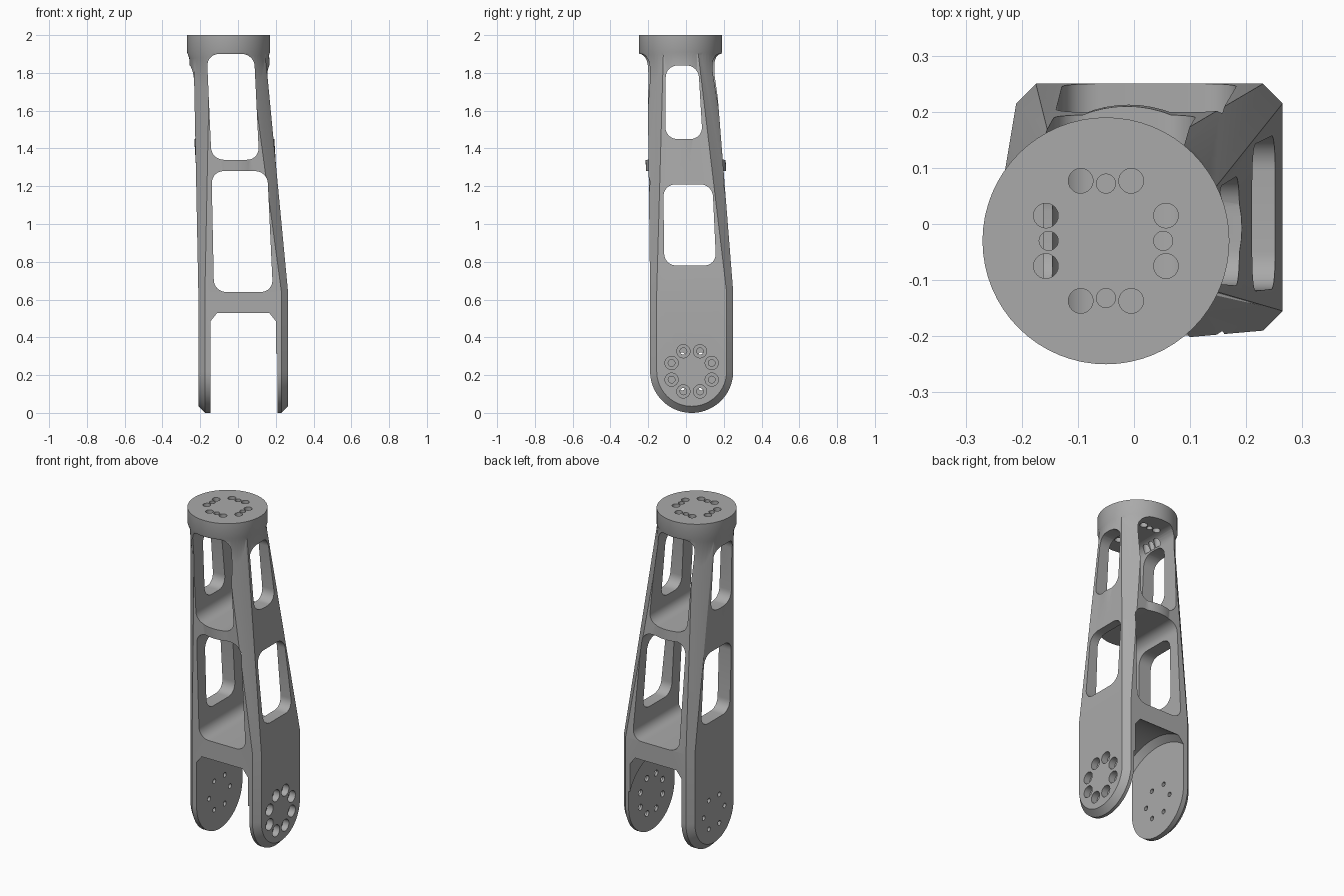
import bpy, math
from mathutils import Vector, Matrix

cube = bpy.data.objects.get("Cube")
if cube:
    bpy.data.objects.remove(cube, do_unlink=True)

grey = bpy.data.materials.new("metal grey")
grey.use_nodes = True
tone = (0.4, 0.4, 0.4, 1)
grey.diffuse_color = tone
grey.node_tree.nodes["Principled BSDF"].inputs["Base Color"].default_value = tone


def loft(name, rings):
    """Closed solid through rings that share one point count."""
    n = len(rings[0])
    verts = [p for ring in rings for p in ring]
    faces = [tuple(range(n))[::-1], tuple(range(len(verts) - n, len(verts)))]
    for k in range(len(rings) - 1):
        for i in range(n):
            a, b = k * n + i, k * n + (i + 1) % n
            faces.append((a, b, b + n, a + n))
    mesh = bpy.data.meshes.new(name)
    mesh.from_pydata(verts, [], faces)
    mesh.materials.append(grey)
    obj = bpy.data.objects.new(name, mesh)
    bpy.context.collection.objects.link(obj)
    bpy.context.view_layer.objects.active = obj
    bpy.ops.object.mode_set(mode='EDIT')
    bpy.ops.mesh.select_all(action='SELECT')
    bpy.ops.mesh.normals_make_consistent(inside=False)
    bpy.ops.object.mode_set(mode='OBJECT')
    return obj


def combine(body, tool, operation):
    mod = body.modifiers.new("join", 'BOOLEAN')
    mod.operation, mod.object, mod.solver = operation, tool, 'EXACT'
    bpy.context.view_layer.objects.active = body
    bpy.ops.object.modifier_apply(modifier=mod.name)
    bpy.data.objects.remove(tool, do_unlink=True)


def circle(axis, centre, r, n=64):
    """Ring around the x or z axis."""
    ring = []
    for i in range(n):
        a = 2 * math.pi * i / n
        u, v = r * math.cos(a), r * math.sin(a)
        ring.append(Vector(centre) + Vector((0, u, v) if axis == 'x' else (u, v, 0)))
    return ring


def round_quad(corners, r, steps=8):
    """Quad outline with rounded corners."""
    pts = [Vector(c) for c in corners]
    out = []
    for i, p in enumerate(pts):
        a = p + (pts[i - 1] - p).normalized() * r
        b = p + (pts[(i + 1) % 4] - p).normalized() * r
        for k in range(steps + 1):
            t = k / steps
            w = 2 * t * (1 - t) * 0.75
            s, e = (1 - t) ** 2, t * t
            out.append((a * s + p * w + b * e) / (s + w + e))
    return out


def octagon(z, x0, x1, y0, y1, c):
    """Rectangle with cut corners at height z."""
    return [Vector((x, y, z)) for x, y in (
        (x0 + c, y0), (x1 - c, y0), (x1, y0 + c), (x1, y1 - c),
        (x1 - c, y1), (x0 + c, y1), (x0, y1 - c), (x0, y0 + c))]


PIVOT_Y, PIVOT_Z, R = 0.03, 0.22, 0.22
X0, X1, CUT = -0.21, 0.265, 0.035
WAIST = 0.64


def stadium(x, r):
    """Leg outline: round foot, straight sides."""
    arc = [math.pi + math.pi * i / 40 for i in range(41)]
    pts = [(PIVOT_Y + r * math.cos(a), PIVOT_Z + r * math.sin(a)) for a in arc]
    pts += [(PIVOT_Y + r, WAIST), (PIVOT_Y - r, WAIST)]
    return [Vector((x, y, z)) for y, z in pts]


# Lower block with chamfered round feet
link = loft("robot_arm_link", [stadium(X0, R - CUT), stadium(X0 + CUT, R),
                               stadium(X1 - CUT, R), stadium(X1, R - CUT)])

# Tapered upper column, leaning barrel and end flange
column = loft("column", [
    octagon(WAIST, X0, X1, PIVOT_Y - R, PIVOT_Y + R, CUT),
    octagon(1.9, -0.235, 0.145, -0.205, 0.15, 0.085)])
combine(link, column, 'UNION')
barrel = loft("barrel", [circle('z', (0.024, 0.026, 0.75), 0.212),
                         circle('z', (-0.049, -0.03, 1.92), 0.212)])
combine(link, barrel, 'UNION')
flange = loft("flange", [circle('z', (-0.05, -0.03, 1.87), 0.205),
                         circle('z', (-0.05, -0.03, 1.91), 0.22),
                         circle('z', (-0.05, -0.03, 2), 0.22)])
combine(link, flange, 'UNION')

# Fork gap: round clearance with a chamfered rim, open downwards
gap = loft("fork_gap", [circle('x', (x, PIVOT_Y, PIVOT_Z), r, 96) for x, r in (
    (-0.145, 0.345), (-0.11, 0.38), (0.165, 0.38), (0.2, 0.345))])
combine(link, gap, 'DIFFERENCE')
recess = loft("recess", [circle('x', (x, PIVOT_Y, PIVOT_Z), 0.24)
                         for x in (0.15, 0.21)])
combine(link, recess, 'DIFFERENCE')

# Windows: z range, then the span at the bottom and at the top
front_windows = [(0.64, 1.28, -0.127, 0.185, -0.14, 0.155),
                 (1.34, 1.9, -0.14, 0.112, -0.165, 0.085)]
side_windows = [(0.78, 1.21, -0.115, 0.16, -0.12, 0.14),
                (1.45, 1.84, -0.11, 0.088, -0.107, 0.065)]
for along_y, windows in ((True, front_windows), (False, side_windows)):
    for z0, z1, a, b, c, d in windows:
        outline = round_quad([(a, z0, 0), (b, z0, 0), (d, z1, 0), (c, z1, 0)], 0.065)
        rings = [[Vector((p.x, s, p.y) if along_y else (s, p.x, p.y))
                  for p in outline] for s in (-0.5, 0.5)]
        combine(link, loft("window", rings), 'DIFFERENCE')


def drill(axis, start, end, r):
    combine(link, loft("drill", [circle(axis, start, r, 24),
                                 circle(axis, end, r, 24)]), 'DIFFERENCE')


def on_pivot(x, r, angle):
    return (x, PIVOT_Y + r * math.cos(angle), PIVOT_Z + r * math.sin(angle))


# Counterbored bolt holes in one leg, plain holes in the other
for i in range(8):
    a = math.pi * (2 * i + 1) / 8
    drill('x', on_pivot(0.225, 0.115, a), on_pivot(0.3, 0.115, a), 0.035)
    drill('x', on_pivot(0.15, 0.115, a), on_pivot(0.24, 0.115, a), 0.018)
for i in range(6):
    a = math.pi * i / 3
    drill('x', on_pivot(-0.3, 0.1, a), on_pivot(-0.1, 0.1, a), 0.014)

# Flange holes: three on each of four sides
for i in range(4):
    turn = Matrix.Rotation(math.pi / 2 * i, 3, 'Z')
    for off, rad, r in ((-0.045, 0.107, 0.022), (0.045, 0.107, 0.022), (0, 0.102, 0.017)):
        p = turn @ Vector((rad, off, 0)) + Vector((-0.05, -0.03, 0))
        drill('z', (p.x, p.y, 1.85), (p.x, p.y, 2.05), r)

bpy.ops.object.select_all(action='DESELECT')
link.select_set(True)
bpy.context.view_layer.objects.active = link
bpy.ops.object.shade_smooth_by_angle(angle=math.radians(30))
